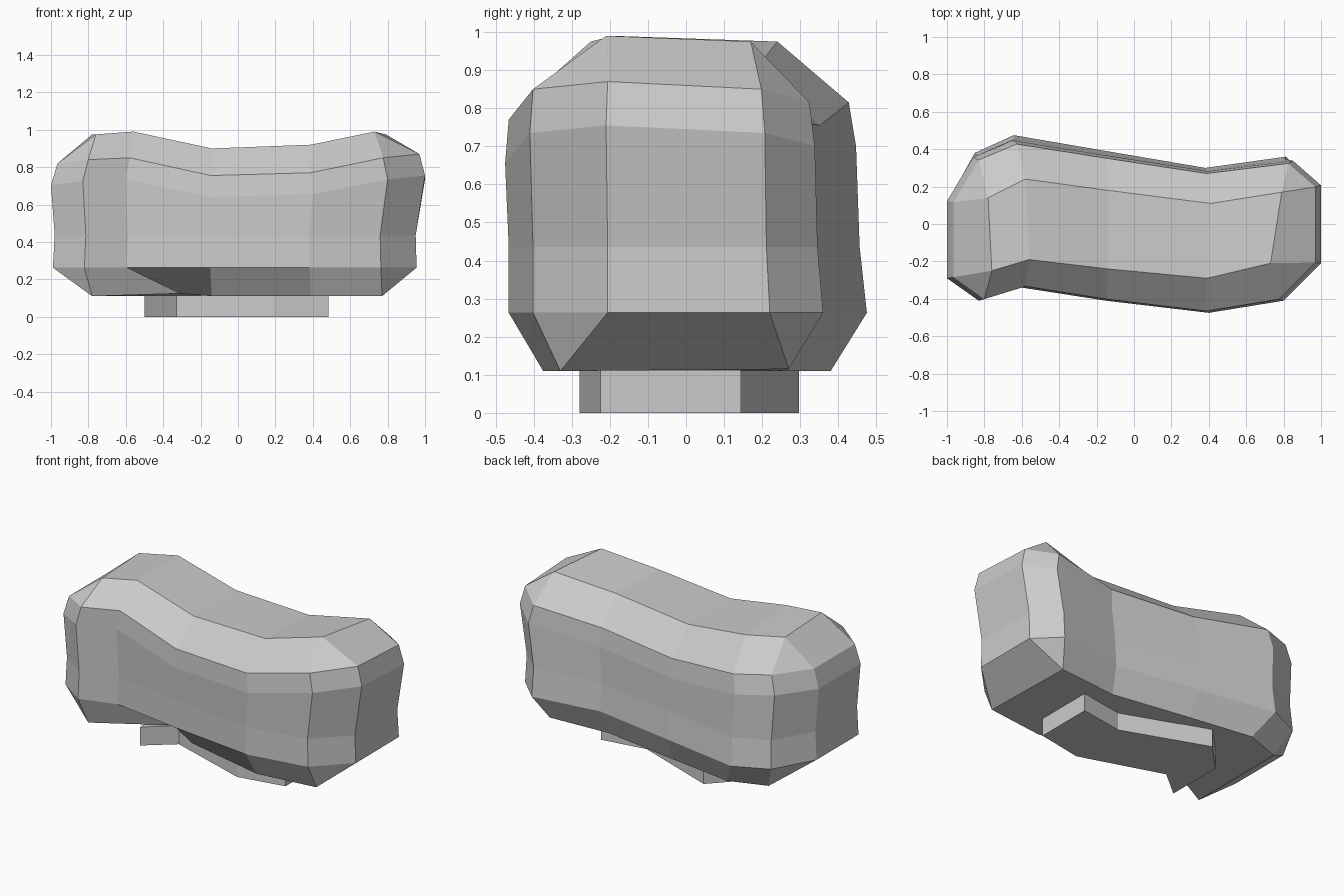
import bpy
import bmesh

cube = bpy.data.objects.get("Cube")
if cube:
    bpy.data.objects.remove(cube, do_unlink=True)

# One plain stone colour
stone = bpy.data.materials.new("light_grey_stone")
stone.use_nodes = True
grey = (0.6, 0.6, 0.6, 1)
stone.diffuse_color = grey
stone.node_tree.nodes["Principled BSDF"].inputs["Base Color"].default_value = grey


def finish(name, bm):
    """Turn a bmesh into a flat shaded object."""
    bmesh.ops.remove_doubles(bm, verts=bm.verts, dist=0.0001)
    bmesh.ops.recalc_face_normals(bm, faces=bm.faces)
    mesh = bpy.data.meshes.new(name)
    bm.to_mesh(mesh)
    bm.free()
    mesh.materials.append(stone)
    obj = bpy.data.objects.new(name, mesh)
    bpy.context.collection.objects.link(obj)
    return obj


def add_face(bm, corners):
    """Add a face, dropping repeated corners where a chamfer pinches."""
    unique = list(dict.fromkeys(corners))
    if len(unique) > 2:
        bm.faces.new(unique)


def bridge(bm, lower, upper):
    """Join two closed rings with a band of faces."""
    count = len(lower)
    for i in range(count):
        j = (i + 1) % count
        add_face(bm, (lower[i], lower[j], upper[j], upper[i]))


def cap(bm, front, back):
    """Close a ring with strips running from front to back."""
    for i in range(len(front) - 1):
        add_face(bm, (front[i], front[i + 1], back[i + 1], back[i]))


# Widest outline, anticlockwise from the front: x, y and shoulder height
outline = [
    (-.83, -.41, .84), (-.6, -.34, .85), (-.15, -.41, .755), (.4, -.475, .77),
    (.8, -.41, .85),                                    # front
    (1, -.21, .87), (1, .22, .85),                      # +x end
    (.85, .36, .815), (.4, .3, .77), (-.15, .39, .755), (-.65, .475, .815),
    (-.86, .38, .83),                                   # back
    (-1, .13, .82), (-1, -.29, .82),                    # -x end
]

# Scale of each wall ring: left, right, front, back
ring_scales = [
    (.99, .955, .98, 1), (.98, .95, .98, .96),
    (1, 1, 1, .94), (.965, .97, .98, .9),
]

# Edges of the top and bottom faces, left to right
top_front = [(-.76, -.25, .975), (-.56, -.19, .99), (-.14, -.24, .9),
             (.39, -.29, .92), (.73, -.21, .99)]
top_back = [(-.78, .14, .975), (-.58, .24, .975), (-.14, .18, .9),
            (.41, .11, .92), (.79, .17, .975)]
base_front = [(-.78, -.36, .11), (-.31, -.12, .125), (-.14, -.25, .11),
              (.39, -.375, .11), (.77, -.33, .11)]
base_back = [(-.78, .3, .11), (-.55, .38, .11), (-.14, .32, .11),
             (.36, .24, .11), (.75, .27, .115)]


def pinched_ring(front, back):
    """Order an edge pair like the outline, merging its end corners."""
    return front + [front[-1], back[-1]] + back[::-1] + [back[0], front[0]]


# Body: stacked wall rings with pinched chamfers above and below
body = bmesh.new()
rings = []
for level, (left, right, fore, aft) in enumerate(ring_scales):
    ring = []
    for x, y, shoulder in outline:
        z = (.263, .435, shoulder - .115, shoulder)[level]
        ring.append(body.verts.new((x * (left if x < 0 else right),
                                    y * (fore if y < 0 else aft), z)))
    rings.append(ring)

tf, tb, bf, bb = ([body.verts.new(p) for p in edge]
                  for edge in (top_front, top_back, base_front, base_back))
rings = [pinched_ring(bf, bb)] + rings + [pinched_ring(tf, tb)]
for lower, upper in zip(rings, rings[1:]):
    bridge(body, lower, upper)
cap(body, tf, tb)
cap(body, bf, bb)
finish("body", body)

# Foot: small bent plinth under the body
foot_front = [(-.5, -.25), (-.33, -.11), (.19, -.28), (.485, -.225)]
foot_back = [(-.5, .12), (-.33, .297), (.2, .1), (.485, .145)]
foot = bmesh.new()
levels = []
for z in (0, .115):
    front, back = ([foot.verts.new((x, y, z)) for x, y in edge]
                   for edge in (foot_front, foot_back))
    cap(foot, front, back)
    levels.append(front + back[::-1])
bridge(foot, *levels)
finish("foot", foot)
